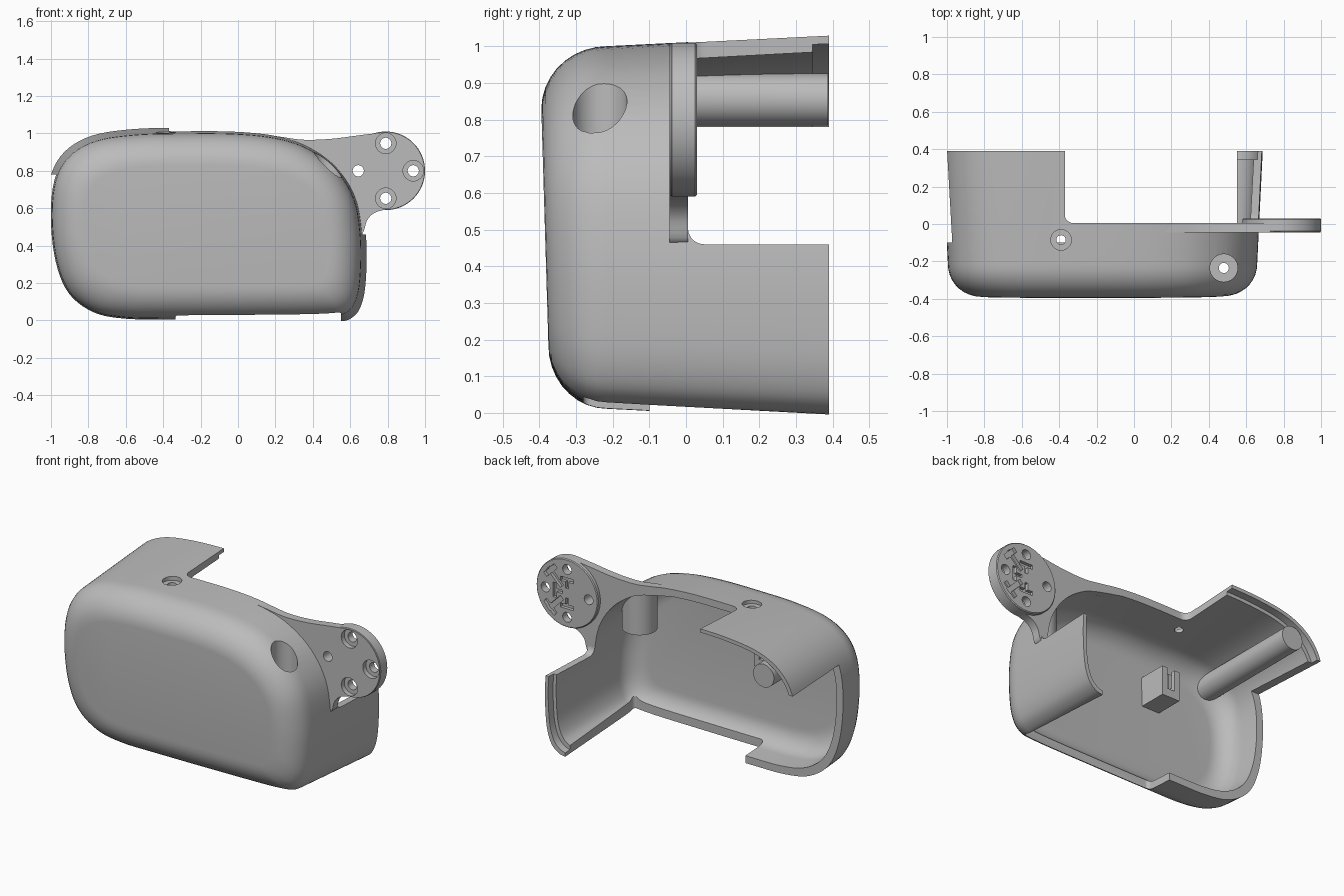
import bpy, bmesh, math
from mathutils import Vector, Matrix

if "Cube" in bpy.data.objects:
    bpy.data.objects.remove(bpy.data.objects["Cube"])

grey = bpy.data.materials.new("plain_grey")
grey.use_nodes = True
COLOUR = (0.5, 0.5, 0.5, 1)
grey.diffuse_color = COLOUR
grey.node_tree.nodes["Principled BSDF"].inputs["Base Color"].default_value = COLOUR


def finish(bm, name):
    bmesh.ops.recalc_face_normals(bm, faces=bm.faces)
    mesh = bpy.data.meshes.new(name)
    bm.to_mesh(mesh)
    bm.free()
    mesh.materials.append(grey)
    ob = bpy.data.objects.new(name, mesh)
    bpy.context.scene.collection.objects.link(ob)
    return ob


def box(name, lo, hi, bevel=0, turn=None):
    lo, hi = Vector(lo), Vector(hi)
    bm = bmesh.new()
    bmesh.ops.create_cube(bm, size=1)
    for v in bm.verts:
        v.co = (lo + hi) / 2 + v.co * (hi - lo)
    if bevel:
        bmesh.ops.bevel(bm, geom=bm.edges[:], offset=bevel, segments=5,
                        profile=0.5, affect='EDGES')
    if turn:
        bm.transform(turn)
    return finish(bm, name)


def cylinder(name, start, end, radius, sides=40, chamfer=0):
    start, end = Vector(start), Vector(end)
    axis = end - start
    bm = bmesh.new()
    bmesh.ops.create_cone(bm, cap_ends=True, segments=sides, radius1=radius,
                          radius2=radius, depth=axis.length)
    if chamfer:
        rims = [e for e in bm.edges if abs(e.verts[0].co.z - e.verts[1].co.z) < 1e-4]
        bmesh.ops.bevel(bm, geom=rims, offset=chamfer, segments=1, affect='EDGES')
    spin = Vector((0, 0, 1)).rotation_difference(axis).to_matrix().to_4x4()
    bm.transform(Matrix.Translation((start + end) / 2) @ spin)
    return finish(bm, name)


def combine(target, tool, how='DIFFERENCE', keep=False):
    """Apply one boolean and remove the tool."""
    mod = target.modifiers.new("combine", 'BOOLEAN')
    mod.operation, mod.object, mod.solver = how, tool, 'EXACT'
    bpy.context.view_layer.update()
    graph = bpy.context.evaluated_depsgraph_get()
    mesh = bpy.data.meshes.new_from_object(target.evaluated_get(graph))
    target.modifiers.clear()
    target.data = mesh
    if not keep:
        bpy.data.objects.remove(tool)


def smooth_path(points, closed=True, steps=5):
    """Catmull-Rom curve through the points."""
    pts = [Vector(p) for p in points]
    n, out = len(pts), []
    for i in range(n if closed else n - 1):
        a, b, c, d = (pts[(i + k) % n] if closed else pts[min(max(i + k, 0), n - 1)]
                      for k in (-1, 0, 1, 2))
        for s in range(steps):
            t = s / steps
            out.append(b + (c - a) * t / 2 + (2 * a - 5 * b + 4 * c - d) * t * t / 2
                       + (3 * b - a - 3 * c + d) * t ** 3 / 2)
    return out if closed else out + [pts[-1]]


# Body outline in x and z
OUTLINE = smooth_path([
    (-.995, .55), (-.975, .75), (-.9, .88), (-.76, .96), (-.55, .993), (-.3, 1),
    (-.02, .998), (.2, .975), (.37, .92), (.52, .81), (.62, .65), (.655, .45),
    (.655, .25), (.635, .12), (.585, .045), (.48, .022), (.1, .015), (-.35, .012),
    (-.6, .015), (-.77, .05), (-.9, .15), (-.97, .32)])


def loft(name, rings):
    """Rings are (outward offset, y, front tilt weight), capped at both ends."""
    bm = bmesh.new()
    loops = []
    for off, y, tilt in rings:
        loop = []
        for p in OUTLINE:
            x = -.167 + (p.x + .167) * (1 + off / .83)
            z = .51 + (p.y - .51) * (1 + off / .49)
            loop.append(bm.verts.new((x, y - .03 * (z - .5) * tilt, z)))
        loops.append(loop)
    n = len(OUTLINE)
    for a, b in zip(loops, loops[1:]):
        for i in range(n):
            j = (i + 1) % n
            bm.faces.new((a[i], a[j], b[j], b[i]))
    bm.faces.new(loops[0])
    bm.faces.new(loops[-1])
    return finish(bm, name)


def nose(front, radius, offset, steps=9):
    rings = []
    for i in range(steps + 1):
        a = i / steps * math.pi / 2
        rings.append((offset - radius * (1 - math.sin(a)),
                      front + radius * (1 - math.cos(a)), 1 - i / steps))
    return rings


# Hollow drafted body with a thinner lip at the rear edge
inner = nose(-.34, .125, -.045)
shell = loft("shell", nose(-.385, .17, 0) + [
    (.03, .39, 0), (.008, .39, 0), (.006, .345, 0), (-.015, .345, 0)] + inner[::-1])
limit = loft("limit", nose(-.375, .17, -.01) + [(.02, .389, 0)])

# Trim the rear, leaving a top corner tab and a side flap
combine(shell, box("rear_trim", (-.37, .005, .46), (1.5, 1, 1.5), .045))
combine(shell, box("side_trim", (-1.5, -.1, -.5), (-.33, 1, .78)))
combine(shell, box("bottom_trim", (-.335, -.28, -.5), (.55, 1, .6), .02))

# Screw post and long rod, held inside the outer skin
post = cylinder("screw_post", (.48, -.235, .57), (.48, -.235, 1.1), .1)
rod = cylinder("rod", (-.8, -.5, .855), (-.8, .388, .855), .071)
for part in (post, rod):
    combine(part, limit, 'INTERSECT', keep=True)
    combine(shell, part, 'UNION')
bpy.data.objects.remove(limit)

# Slotted block on the inside of the front wall
block = box("slotted_block", (-.465, -.36, .58), (-.345, -.17, .76))
combine(block, box("slot", (-.43, -.24, .63), (-.38, 0, 1)))
combine(block, box("side_slot", (-.6, -.22, .66), (-.4, -.195, 1)))

# Screw pockets through the skin
for x, y, floor, wide, narrow in ((.48, -.235, .62, .074, .027),
                                  (-.39, -.085, .983, .055, .025)):
    combine(shell, cylinder("pocket", (x, y, floor), (x, y, 1.3), wide))
    combine(shell, cylinder("screw_hole", (x, y, .5), (x, y, 1.2), narrow, 24))

# Arm plate sweeping from the body rim round the disc
CX, CZ, R = .79, .8, .207
top = smooth_path([(.1, .998), (.22, .983), (.35, .966), (.5, .971), (.65, .99),
                   (CX, CZ + R)], closed=False)
arc = [Vector((CX + R * math.sin(a), CZ + R * math.cos(a)))
       for a in (math.pi * i / 32 for i in range(1, 33))]
low = smooth_path([(CX, CZ - R), (.73, .575), (.69, .535), (.668, .47), (.63, .48),
                   (.585, .66), (.48, .81), (.33, .9), (.1, .955)], closed=False)
bm = bmesh.new()
face = bm.faces.new([bm.verts.new((p.x, -.045, p.y)) for p in top + arc + low[1:]])
moved = bmesh.ops.extrude_face_region(bm, geom=[face])["geom"]
bmesh.ops.translate(bm, vec=(0, .05, 0),
                    verts=[g for g in moved if isinstance(g, bmesh.types.BMVert)])
arm = finish(bm, "arm_plate")
disc = cylinder("mount_disc", (CX, -.043, CZ), (CX, .03, CZ), .21, 64, .005)

# Four screw holes, three with a wide front bore
for i in range(4):
    a = i * math.pi / 2
    x, z = CX + .147 * math.cos(a), CZ + .147 * math.sin(a)
    for part in (arm, disc):
        combine(part, cylinder("hole", (x, -.2, z), (x, .2, z), .03, 24))
        if i != 2:
            combine(part, cylinder("bore", (x, -.2, z), (x, -.015, z), .055, 32))

# Recessed rib pattern on the disc back
for i in range(4):
    spot = Matrix.Translation((CX, 0, CZ))
    diagonal = spot @ Matrix.Rotation(math.pi / 4 + i * math.pi / 2, 4, 'Y')
    square = spot @ Matrix.Rotation(i * math.pi / 2, 4, 'Y')
    combine(disc, box("spoke", (.05, .01, -.015), (.18, .1, .015), 0, diagonal))
    combine(disc, box("cross", (.145, .01, -.05), (.175, .1, .05), 0, diagonal))
    combine(disc, box("short_spoke", (.03, .01, -.01), (.09, .1, .01), 0, square))
    combine(disc, box("short_cross", (.07, .01, -.045), (.095, .1, .045), 0, square))

# Smooth curved surfaces, keep hard edges
bpy.ops.object.select_all(action='DESELECT')
for ob in (shell, block, arm, disc):
    ob.select_set(True)
bpy.context.view_layer.objects.active = shell
bpy.ops.object.shade_smooth_by_angle(angle=math.radians(30))
